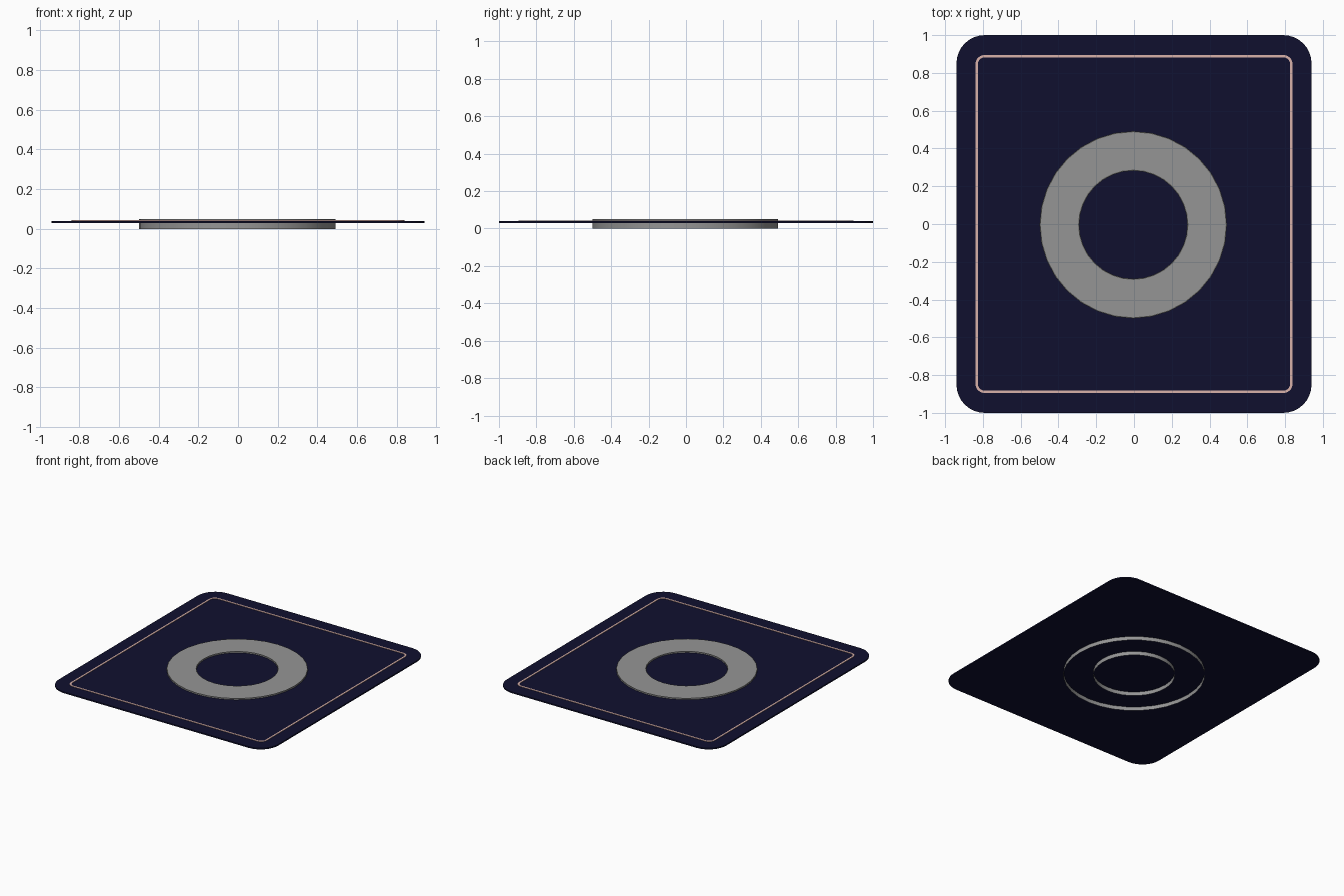
import bpy, bmesh, math

cube = bpy.data.objects.get("Cube")
if cube:
    bpy.data.objects.remove(cube, do_unlink=True)


def material(name, rgb):
    m = bpy.data.materials.new(name)
    m.use_nodes = True
    m.diffuse_color = (*rgb, 1)
    m.node_tree.nodes["Principled BSDF"].inputs["Base Color"].default_value = (*rgb, 1)
    return m


navy = material("navy", (0.005, 0.005, 0.028))
grey = material("grey", (0.3, 0.3, 0.3))
dark_grey = material("dark grey", (0.12, 0.12, 0.115))
pink = material("pale pink", (0.7, 0.45, 0.4))


def rounded_rect(hx, hy, r, steps=8):
    pts = []
    for i, (sx, sy) in enumerate([(1, 1), (-1, 1), (-1, -1), (1, -1)]):
        for k in range(steps + 1):
            a = math.pi / 2 * (i + k / steps)
            pts.append((sx * (hx - r) + r * math.cos(a), sy * (hy - r) + r * math.sin(a)))
    return pts


def circle(r, n=32, c=-0.004):
    return [(c + r * math.cos(math.tau * k / n), c + r * math.sin(math.tau * k / n))
            for k in range(n)]


def loft(name, loops, mats, cap=False, close=False):
    """Bridge a list of (outline, z) loops; optionally cap or close the strip."""
    bm = bmesh.new()
    rows = [[bm.verts.new((x, y, z)) for x, y in pts] for pts, z in loops]
    pairs = list(zip(rows, rows[1:])) + ([(rows[-1], rows[0])] if close else [])
    for i, (a, b) in enumerate(pairs):
        for k in range(len(a)):
            j = (k + 1) % len(a)
            f = bm.faces.new((a[k], a[j], b[j], b[k]))
            f.material_index = i % len(mats)
    if cap:
        bm.faces.new(rows[0][::-1])
        bm.faces.new(rows[-1])
    me = bpy.data.meshes.new(name)
    bm.to_mesh(me)
    bm.free()
    for m in mats:
        me.materials.append(m)
    ob = bpy.data.objects.new(name, me)
    bpy.context.collection.objects.link(ob)
    return ob


# Thin base panel with rounded corners
outline = rounded_rect(0.94, 1.0, 0.15)
loft("base_panel", [(outline, 0.03), (outline, 0.04)], [navy], cap=True)

# Raised border line
outer, inner = rounded_rect(0.84, 0.895, 0.05), rounded_rect(0.827, 0.882, 0.037)
loft("border_line", [(outer, 0.038), (outer, 0.043), (inner, 0.043), (inner, 0.038)],
     [pink], close=True)

# Ring: open underneath, with walls passing through the panel and fine dark rims
ring = loft("ring", [(circle(0.496), 0), (circle(0.496), 0.05), (circle(0.49), 0.05),
                     (circle(0.292), 0.05), (circle(0.286), 0.05), (circle(0.286), 0)],
            [grey, dark_grey, grey, dark_grey, grey])
bpy.context.view_layer.objects.active = ring
ring.select_set(True)
bpy.ops.object.shade_smooth_by_angle(angle=math.radians(30))
